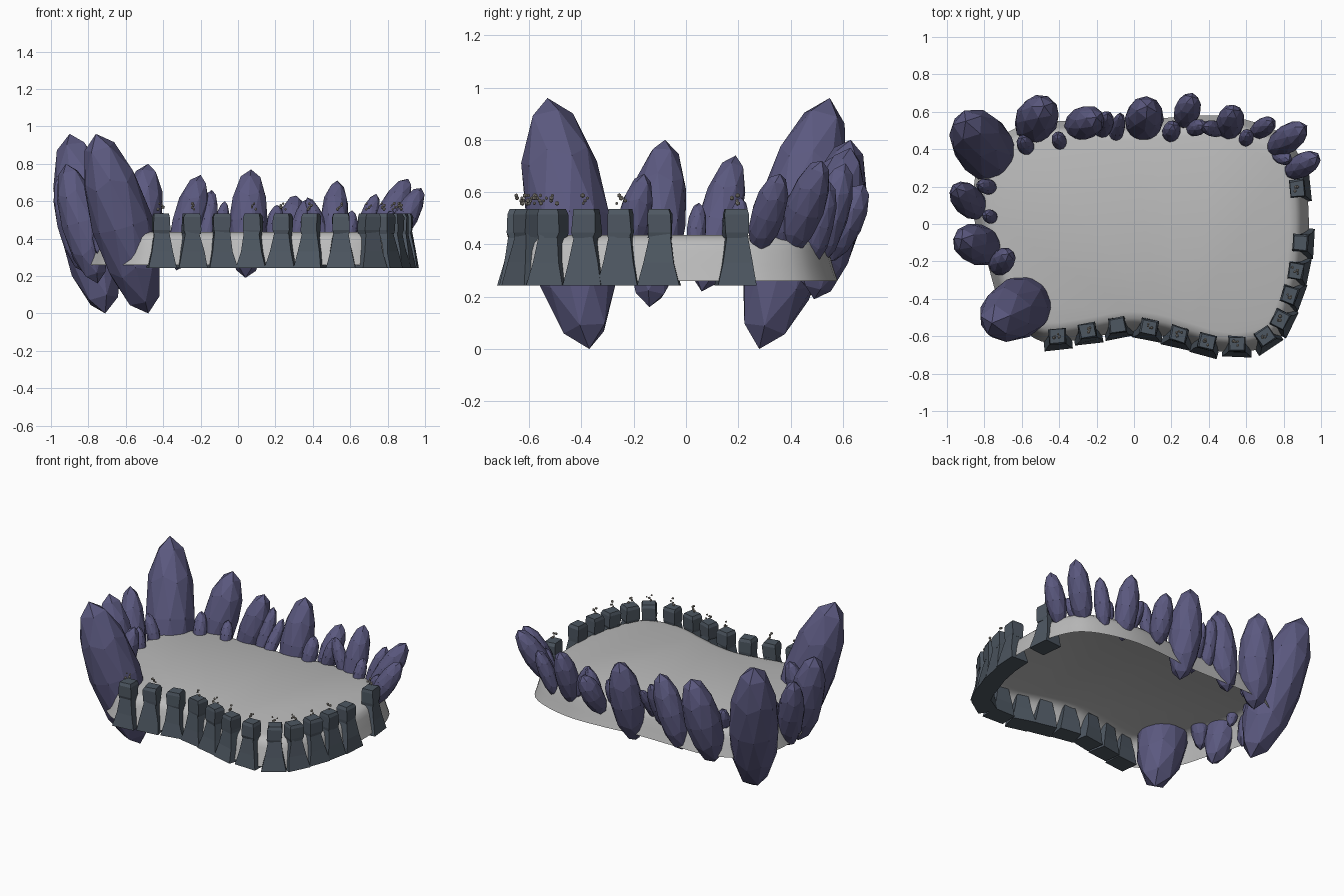
import bpy, bmesh, math, random
from mathutils import Vector, Matrix

if "Cube" in bpy.data.objects:
    bpy.data.objects.remove(bpy.data.objects["Cube"])

random.seed(4)


def material(name, rgb):
    m = bpy.data.materials.new(name)
    m.diffuse_color = (*rgb, 1)
    m.use_nodes = True
    m.node_tree.nodes["Principled BSDF"].inputs["Base Color"].default_value = m.diffuse_color
    return m


STONE = material("pale grey ground", (0.50, 0.50, 0.50))
CRYSTAL = material("dusk violet rock", (0.105, 0.10, 0.215))
SLATE = material("slate blue grey", (0.075, 0.095, 0.12))
PEBBLE = material("warm grey pebble", (0.38, 0.35, 0.31))


def make_object(name, bm, mat):
    bmesh.ops.recalc_face_normals(bm, faces=bm.faces)
    me = bpy.data.meshes.new(name)
    bm.to_mesh(me)
    bm.free()
    me.materials.append(mat)
    ob = bpy.data.objects.new(name, me)
    bpy.context.collection.objects.link(ob)
    return ob


def loft(bm, rings, cap_bottom=True):
    loops = [[bm.verts.new(p) for p in r] for r in rings]
    n = len(loops[0])
    for a, b in zip(loops, loops[1:]):
        for i in range(n):
            j = (i + 1) % n
            bm.faces.new((a[i], a[j], b[j], b[i]))
    bm.faces.new(loops[-1])
    if cap_bottom:
        bm.faces.new(loops[0][::-1])


# Platform: smooth closed outline, flared skirt, rounded rim, open underneath
OUT = [(-.57, -.585), (-.45, -.635), (-.25, -.61), (-.05, -.575), (.1, -.585), (.27, -.63),
       (.42, -.675), (.58, -.685), (.74, -.64), (.83, -.53), (.89, -.36), (.925, -.2),
       (.935, 0), (.925, .18), (.9, .32), (.82, .46), (.66, .54), (.45, .58), (.2, .57),
       (0, .55), (-.3, .55), (-.55, .54), (-.75, .44), (-.85, .25), (-.85, 0),
       (-.78, -.22), (-.71, -.44)]
P = [Vector(p) for p in OUT]
path = []
for i in range(len(P)):
    a, b, c, d = (P[(i + k) % len(P)] for k in (-1, 0, 1, 2))
    for t in (0, 1 / 3, 2 / 3):
        path.append(.5 * (2 * b + (c - a) * t + (2 * a - 5 * b + 4 * c - d) * t ** 2
                          + (3 * b - 3 * c + d - a) * t ** 3))


def outward(i):
    t = path[(i + 2) % len(path)] - path[i - 2]
    return Vector((t.y, -t.x)).normalized()


rings = []
for inset, z in ((0, .26), (.02, .32), (.035, .375), (.048, .405), (.07, .425), (.105, .435)):
    rings.append([(*(p - outward(i) * inset), z) for i, p in enumerate(path)])
bm = bmesh.new()
loft(bm, rings, False)
platform = make_object("platform", bm, STONE)
for f in platform.data.polygons:
    f.use_smooth = True


# Crystal boulders: stretched faceted spheres between a bottom tip and a top tip
def crystal(name, bottom, top, r):
    bottom, top = Vector(bottom), Vector(top)
    axis = top - bottom
    bm = bmesh.new()
    bmesh.ops.create_icosphere(bm, subdivisions=2, radius=1)
    rot = axis.to_track_quat('Z', 'Y').to_matrix().to_4x4()
    spin = Matrix.Rotation(random.uniform(0, 6), 4, 'Z')
    bm.transform(Matrix.Translation((bottom + top) / 2) @ rot
                 @ Matrix.Diagonal((r, r, axis.length / 2, 1)) @ spin)
    make_object(name, bm, CRYSTAL)


GEMS_LARGE = [
    ((-.48, -.37, 0), (-.76, -.53, .96), .165),
    ((-.71, .28, 0), (-.90, .55, .96), .16),
    ((-.75, -.14, .16), (-.92, -.08, .80), .11),
    ((-.82, .06, .22), (-.95, .19, .74), .083),
    ((-.56, .49, .20), (-.48, .63, .80), .115),
    ((-.33, .51, .23), (-.20, .57, .74), .09),
    ((.04, .49, .19), (.07, .63, .77), .105),
    ((.50, .48, .30), (.53, .61, .71), .075),
    ((.73, .39, .36), (.91, .52, .72), .075),
    ((.82, .27, .37), (.98, .36, .67), .065),
]
GEMS_SMALL = [
    ((-.74, -.24, .30), (-.67, -.16, .67), .065),
    ((-.75, .03, .35), (-.79, .05, .56), .038),
    ((-.74, .19, .34), (-.83, .21, .58), .042),
    ((-.56, .38, .34), (-.60, .46, .56), .045),
    ((-.39, .41, .37), (-.41, .48, .54), .040),
    ((-.18, .47, .32), (-.14, .59, .66), .05),
    ((-.11, .42, .32), (-.07, .59, .60), .04),
    ((.19, .46, .35), (.21, .53, .58), .05),
    ((.26, .53, .33), (.31, .68, .63), .07),
    ((.30, .50, .36), (.37, .53, .61), .045),
    ((.48, .50, .34), (.37, .52, .62), .045),
    ((.59, .43, .36), (.61, .49, .55), .04),
    ((.64, .48, .32), (.74, .55, .64), .052),
    ((.75, .38, .37), (.83, .34, .55), .042),
]
for k, g in enumerate(GEMS_LARGE):
    crystal(f"crystal_large_{k + 1}", *g)
for k, g in enumerate(GEMS_SMALL):
    crystal(f"crystal_small_{k + 1}", *g)

# Stone posts: flared foot, narrow neck, blocky head; each faces outward
POSTS = [(-.41, -.60), (-.25, -.57), (-.09, -.54), (.08, -.55), (.24, -.59), (.39, -.63),
         (.55, -.64), (.70, -.60), (.78, -.51), (.83, -.38), (.865, -.25), (.89, -.10), (.87, .19)]
# height, half width, inner depth, outer depth
FOOT = [(.243, .077, .05, .072), (.33, .058, .045, .055), (.44, .038, .035, .036)]
HEAD = [(.425, .041, .036, .038), (.445, .045, .039, .042), (.515, .046, .040, .042),
        (.535, .039, .034, .036)]


def post_ring(row, jitter):
    z, w, di, do = row
    return [(x + random.uniform(-jitter, jitter), y + random.uniform(-jitter, jitter), z)
            for x, y in ((-w, -do), (w, -do), (w, di), (-w, di))]


for k, (x, y) in enumerate(POSTS):
    near = min(range(len(path)), key=lambda i: (path[i] - Vector((x, y))).length)
    n = outward(near)
    place = Matrix.Translation((x, y, 0)) @ Matrix.Rotation(math.atan2(n.x, -n.y), 4, 'Z')
    bm = bmesh.new()
    loft(bm, [post_ring(r, .005) for r in FOOT])
    loft(bm, [post_ring(r, .004) for r in HEAD])
    bm.transform(place)
    make_object(f"post_{k + 1}", bm, SLATE)

    # Small pebbles hovering over most heads
    if k in (2, 11):
        continue
    bm = bmesh.new()
    for j in range(4):
        at = Vector((x + random.uniform(-.018, .018), y + random.uniform(-.018, .018),
                     .557 + j * .01))
        bmesh.ops.create_icosphere(bm, subdivisions=1, radius=random.uniform(.006, .010),
                                   matrix=Matrix.Translation(at))
    make_object(f"pebbles_{k + 1}", bm, PEBBLE)
